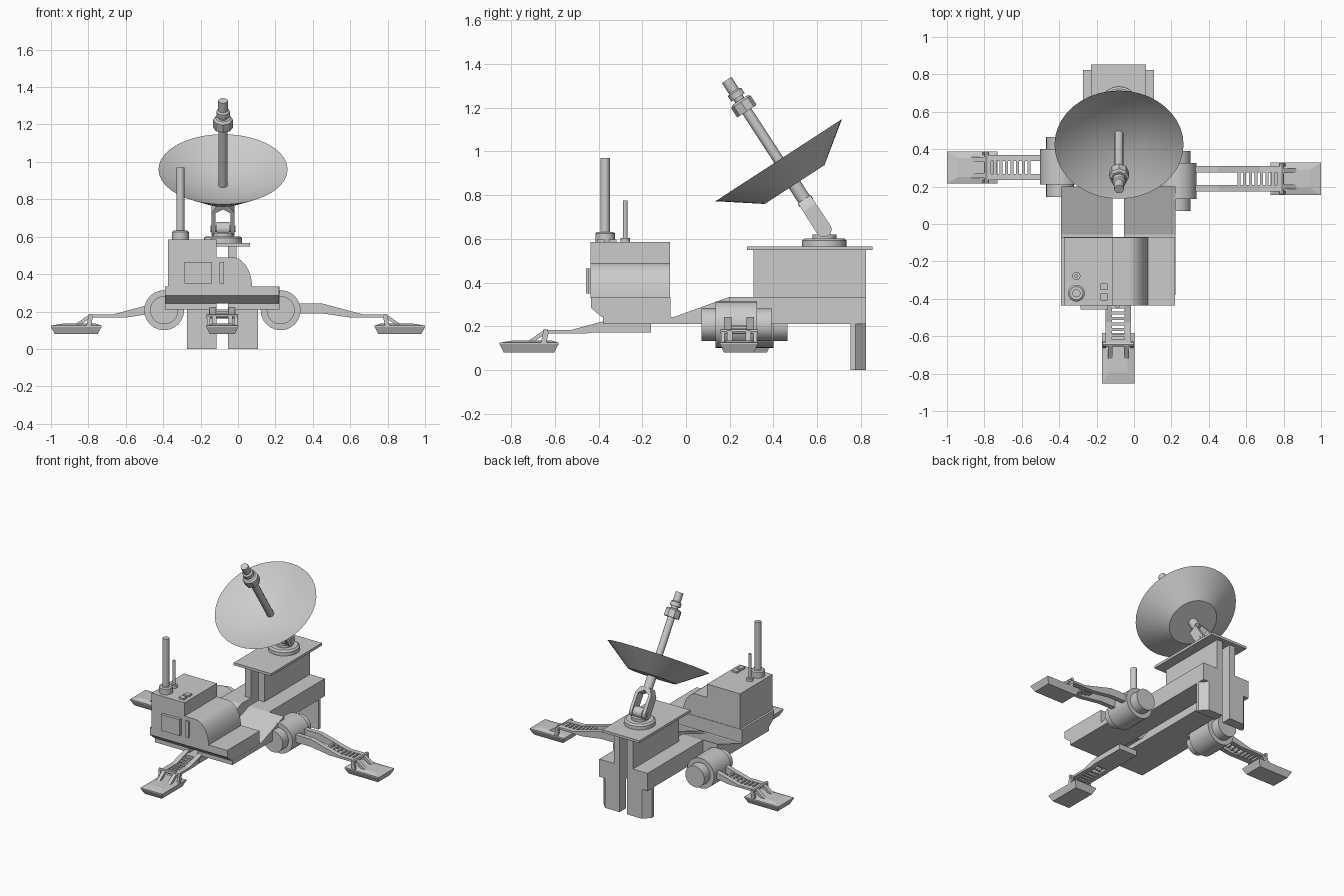
import bpy, bmesh, math
from mathutils import Matrix, Vector

if "Cube" in bpy.data.objects:
    bpy.data.objects.remove(bpy.data.objects["Cube"])

I = Matrix.Identity(4)
CX = -0.084            # centre line of the body


def finish(name, bm, m=I, smooth=False):
    bm.transform(m)
    bmesh.ops.recalc_face_normals(bm, faces=bm.faces)
    me = bpy.data.meshes.new(name)
    bm.to_mesh(me)
    bm.free()
    ob = bpy.data.objects.new(name, me)
    bpy.context.collection.objects.link(ob)
    if smooth:
        bpy.ops.object.select_all(action='DESELECT')
        ob.select_set(True)
        bpy.context.view_layer.objects.active = ob
        bpy.ops.object.shade_smooth_by_angle(angle=math.radians(35))
    return ob


def prism(name, pts, axis, lo, hi, m=I, smooth=False):
    """Extrude a 2D outline along an axis from lo to hi."""
    put = {'x': lambda a, b, c: (c, a, b), 'y': lambda a, b, c: (a, c, b),
           'z': lambda a, b, c: (a, b, c)}[axis]
    bm = bmesh.new()
    f = bm.faces.new([bm.verts.new(put(a, b, lo)) for a, b in pts])
    r = bmesh.ops.extrude_face_region(bm, geom=[f])
    vs = [g for g in r['geom'] if isinstance(g, bmesh.types.BMVert)]
    bmesh.ops.translate(bm, verts=vs, vec=Vector(put(0, 0, hi - lo)))
    return finish(name, bm, m, smooth)


def box(name, x0, x1, y0, y1, z0, z1, m=I):
    return prism(name, [(x0, y0), (x1, y0), (x1, y1), (x0, y1)], 'z', z0, z1, m)


def lathe(name, prof, m=I, n=24, smooth=True):
    """Revolve (radius, height) points around local z."""
    bm = bmesh.new()
    rings = []
    for r, z in prof:
        if r == 0:
            rings.append([bm.verts.new((0, 0, z))] * n)
        else:
            rings.append([bm.verts.new((r * math.cos(2 * math.pi * i / n),
                                        r * math.sin(2 * math.pi * i / n), z)) for i in range(n)])
    for a, b in zip(rings, rings[1:]):
        for i in range(n):
            j = (i + 1) % n
            bm.faces.new(list(dict.fromkeys((a[i], a[j], b[j], b[i]))))
    return finish(name, bm, m, smooth)


def at(x, y, z):
    return Matrix.Translation((x, y, z))


# Twin-sided body: everything mirrored across the centre gap
for side, s in (("right", 1), ("left", -1)):
    def span(a, b):
        return sorted((CX + s * a, CX + s * b))
    prism(f"{side}_body", [(-.38, .21), (-.38, .242), (-.057, .242), (.2, .335), (.824, .335), (.824, .21)],
          'x', *span(.03, .19))
    prism(f"{side}_wing", [(-.38, .21), (-.38, .242), (-.057, .242), (.2, .335), (.2, .21)],
          'x', *span(.19, .305))
    prism(f"{side}_rear_leg", [(CX + s * a, y) for a, y in
          ((.03, .752), (.19, .752), (.19, .775), (.145, .824), (.03, .824))], 'z', 0, .335)
    x0, x1 = span(.03, .075)
    box(f"{side}_tower", x0, x1, .308, .824, .335, .55)

box("top_plate", -.23, .064, .28, .853, .548, .566)

# Front cab
box("front_leg_block", CX - .07, CX + .07, -.42, -.16, .172, .21)
prism("cab_base", [(-.435, .335), (-.435, .285), (-.385, .242), (-.07, .242), (-.07, .335)],
      'x', -.39, .22)
arc = [(-.03 + .105 * math.sin(t), .33 + .16 * math.cos(t))
       for t in (math.pi / 2 * i / 10 for i in range(11))]
prism("cab", [(-.375, .33), (-.375, .585), (-.115, .585), (-.115, .49)] + arc,
      'y', -.437, -.073, smooth=True)
box("front_panel", -.285, -.14, -.457, -.43, .35, .465)
box("front_strip", -.1, -.075, -.447, -.43, .35, .465)
for i, y in enumerate((-.335, -.39)):
    box(f"roof_hatch_{i}", -.18, -.142, y - .018, y + .018, .58, .597)

# Roof aerials
lathe("tall_aerial", [(0, .58), (.045, .58), (.045, .625), (.036, .632), (.022, .632),
                      (.022, .97), (0, .97)], at(-.308, -.37, 0), 16)
lathe("short_aerial", [(0, .58), (.022, .58), (.022, .605), (.01, .605), (.01, .775), (0, .775)],
      at(-.308, -.278, 0), 12)

# Side drums
for side, x, y in (("right", .228, .23), ("left", -.395, .305)):
    lathe(f"{side}_drum", [(0, -.16), (.075, -.16), (.075, -.095), (.107, -.095), (.107, .095),
                           (.075, .095), (.075, .16), (0, .16)],
          at(x, y, .207) @ Matrix.Rotation(math.pi / 2, 4, 'X'))


# Outrigger: local x runs inward from the outer end of the foot
def outrigger(side, m, root):
    # foot with a sunken-edge wedge top
    bm = bmesh.new()
    rings = []
    for x0, x1, w, z in ((.02, .25, .068, .08), (0, .27, .086, .118),
                         (0, .27, .086, .125), (.06, .24, .05, .135)):
        rings.append([bm.verts.new(p) for p in
                      ((x0, -w, z), (x1, -w, z), (x1, w, z), (x0, w, z))])
    bm.faces.new(rings[0])
    bm.faces.new(rings[-1])
    for a, b in zip(rings, rings[1:]):
        for i in range(4):
            bm.faces.new((a[i], a[(i + 1) % 4], b[(i + 1) % 4], b[i]))
    finish(f"{side}_foot", bm, m)
    # rails and diagonal struts
    for k, s in enumerate((-1, 1)):
        prism(f"{side}_rail_{k}", [(.2, .168), (.2, .184), (.33, .184), (.55, .243), (root, .243),
                                   (root, .19), (.55, .19), (.4, .168)],
              'y', *sorted((s * .034, s * .068)), m)
        prism(f"{side}_strut_{k}", [(.12, .125), (.15, .125), (.225, .175), (.205, .184)],
              'y', *sorted((s * .03, s * .055)), m)
        prism(f"{side}_ankle_{k}", [(.19, .125), (.215, .125), (.225, .175), (.2, .175)],
              'y', *sorted((s * .066, s * .082)), m)
    lathe(f"{side}_ankle_pin", [(0, -.085), (.012, -.085), (.012, .085), (0, .085)],
          m @ at(.21, 0, .176) @ Matrix.Rotation(math.pi / 2, 4, 'X'), 8)
    # ladder rungs between the rails
    for i in range(8):
        u = .22 + i * .03
        z = .168 + max(0, u - .33) * .25
        box(f"{side}_rung_{i}", u, u + .016, -.036, .036, z, z + .014, m)


outrigger("right", at(1, .242, 0) @ Matrix.Rotation(math.pi, 4, 'Z'), .68)
outrigger("left", at(-1, .302, 0), .53)
outrigger("front", at(CX, -.853, 0) @ Matrix.Rotation(math.pi / 2, 4, 'Z'), .56)

# Dish turntable
lathe("turntable", [(0, .56), (.102, .56), (.102, .592), (.09, .602), (.055, .602),
                    (.055, .62), (0, .62)], at(CX + .004, .633, 0))
box("pivot_block", -.115, -.045, .605, .66, .61, .645)

# Tilted dish assembly: local z is the dish axis
T = at(-.08, .63, .643) @ Matrix.Rotation(math.radians(33), 4, 'X')
lathe("pivot_pin", [(0, -.066), (.018, -.066), (.018, .066), (0, .066)],
      T @ Matrix.Rotation(math.pi / 2, 4, 'Y'), 12)
lathe("pivot_hub", [(0, -.035), (.036, -.035), (.036, .035), (0, .035)],
      T @ Matrix.Rotation(math.pi / 2, 4, 'Y'), 16)
round_end = [(.036 * math.cos(a), .036 * math.sin(a))
             for a in (math.pi + math.pi * i / 8 for i in range(9))]
for k, s in enumerate((-1, 1)):
    prism(f"yoke_arm_{k}", round_end + [(.034, .12), (-.034, .12)], 'x',
          *sorted((s * .04, s * .062)), T)
    prism(f"yoke_shoulder_{k}", [(s * .04, .12), (s * .062, .12), (s * .034, .165), (0, .165), (0, .145)],
          'y', -.034, .034, T)
lathe("dish_neck", [(0, .145), (.036, .145), (.036, .16), (.031, .165), (.031, .26), (0, .26)], T, 16)
lathe("dish", [(0, .245), (.163, .245), (.345, .378), (.14, .277), (0, .277)], T, 40)
lathe("feed_mast", [(0, .27), (.024, .27), (.024, .72), (.036, .72), (.036, .748),
                    (.026, .755), (.026, .815), (0, .815)], T, 12)
lathe("feed_collar", [(.024, .645), (.053, .645), (.053, .695), (.04, .705), (.024, .705)], T, 8, False)
